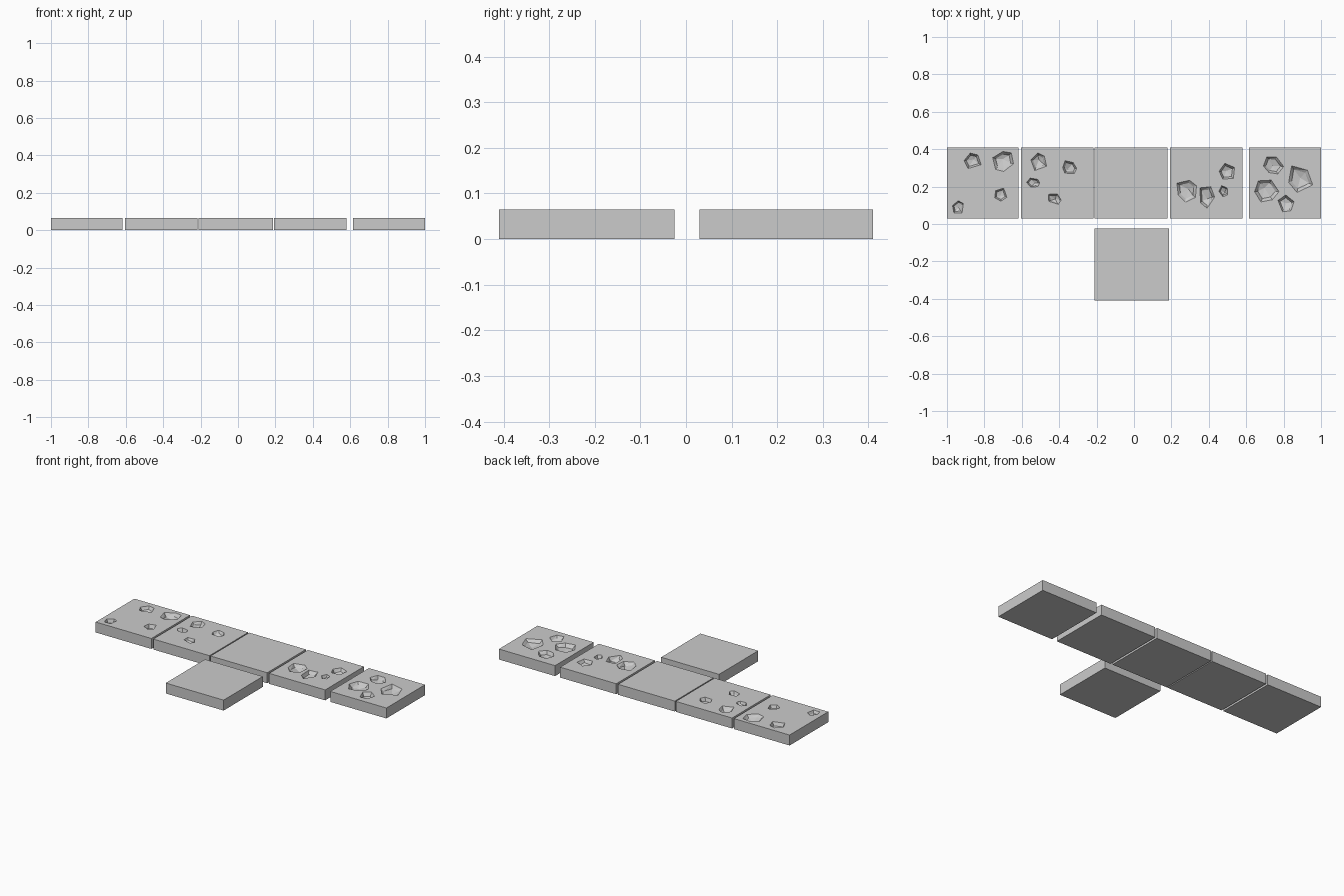
import bpy, bmesh, math, random

if "Cube" in bpy.data.objects:
    bpy.data.objects.remove(bpy.data.objects["Cube"])

random.seed(4)
H = 0.065


def make_object(name, bm):
    bmesh.ops.recalc_face_normals(bm, faces=bm.faces)
    mesh = bpy.data.meshes.new(name)
    bm.to_mesh(mesh)
    bm.free()
    ob = bpy.data.objects.new(name, mesh)
    bpy.context.collection.objects.link(ob)
    return ob


def slab(name, x0, x1, y0, y1):
    bm = bmesh.new()
    bmesh.ops.create_cube(bm, size=1)
    for v in bm.verts:
        v.co.x = x1 if v.co.x > 0 else x0
        v.co.y = y1 if v.co.y > 0 else y0
        v.co.z = H if v.co.z > 0 else 0
    return make_object(name, bm)


def add_pit(bm, x, y, rx, ry, sides, turn):
    # Jagged outline, steep chipped wall, then a shallow off-centre floor
    rim = []
    for i in range(sides):
        a = math.radians(turn) + math.tau * (i + random.uniform(-.18, .18)) / sides
        k = random.uniform(0.78, 1.08)
        rim.append((rx * k * math.cos(a), ry * k * math.sin(a)))
    rings = []
    for scale, z in ((1, H + 0.01), (1, H), (0.72, H - 0.016)):
        rings.append([bm.verts.new((x + px * scale, y + py * scale, z)) for px, py in rim])
    for v in rings[2]:
        v.co.z += random.uniform(-0.006, 0.004)
    centre = bm.verts.new((x + rx * random.uniform(-.2, .2),
                           y + ry * random.uniform(-.2, .2), H - 0.026))
    bm.faces.new(rings[0])
    for i in range(sides):
        j = (i + 1) % sides
        bm.faces.new((rings[0][i], rings[0][j], rings[1][j], rings[1][i]))
        a, b, c, d = rings[1][i], rings[1][j], rings[2][j], rings[2][i]
        bm.faces.new((a, b, c))
        bm.faces.new((a, c, d))
        bm.faces.new((d, c, centre))


def chip(tile, pits):
    bm = bmesh.new()
    for p in pits:
        add_pit(bm, *p)
    cutter = make_object(tile.name + "_cutter", bm)
    cutter.hide_render = True
    mod = tile.modifiers.new("chips", 'BOOLEAN')
    mod.operation = 'DIFFERENCE'
    mod.solver = 'EXACT'
    mod.object = cutter
    # Bake the cut and drop the helper
    bpy.context.view_layer.objects.active = tile
    bpy.ops.object.modifier_apply(modifier=mod.name)
    bpy.data.objects.remove(cutter)


# Plain tiles
slab("plain_tile_back", -0.21, 0.18, 0.03, 0.41)
slab("plain_tile_front", -0.21, 0.188, -0.41, -0.025)

# Chipped tiles: x range, then pits as x, y, rx, ry, sides, turn
chipped = {
    "chipped_tile_far_left": (-1.0, -0.617, [
        (-.866, .338, .052, .052, 5, 110), (-.698, .337, .06, .058, 6, 40),
        (-.714, .155, .035, .04, 5, 60), (-.939, .091, .038, .04, 5, 20)]),
    "chipped_tile_left": (-0.604, -0.217, [
        (-.511, .337, .052, .052, 5, 100), (-.345, .299, .047, .042, 6, 0),
        (-.537, .219, .04, .027, 6, 0), (-.425, .134, .043, .035, 5, 0)]),
    "chipped_tile_right": (0.193, 0.579, [
        (.281, .182, .058, .065, 6, 80), (.385, .144, .046, .062, 5, 70),
        (.495, .278, .048, .05, 5, 20), (.479, .176, .032, .03, 5, 40)]),
    "chipped_tile_far_right": (0.614, 1.0, [
        (.741, .314, .062, .05, 6, 0), (.885, .241, .078, .078, 5, 120),
        (.705, .182, .07, .068, 6, 60), (.81, .105, .05, .052, 5, 20)]),
}
for name, (x0, x1, pits) in chipped.items():
    chip(slab(name, x0, x1, 0.03, 0.41), pits)
